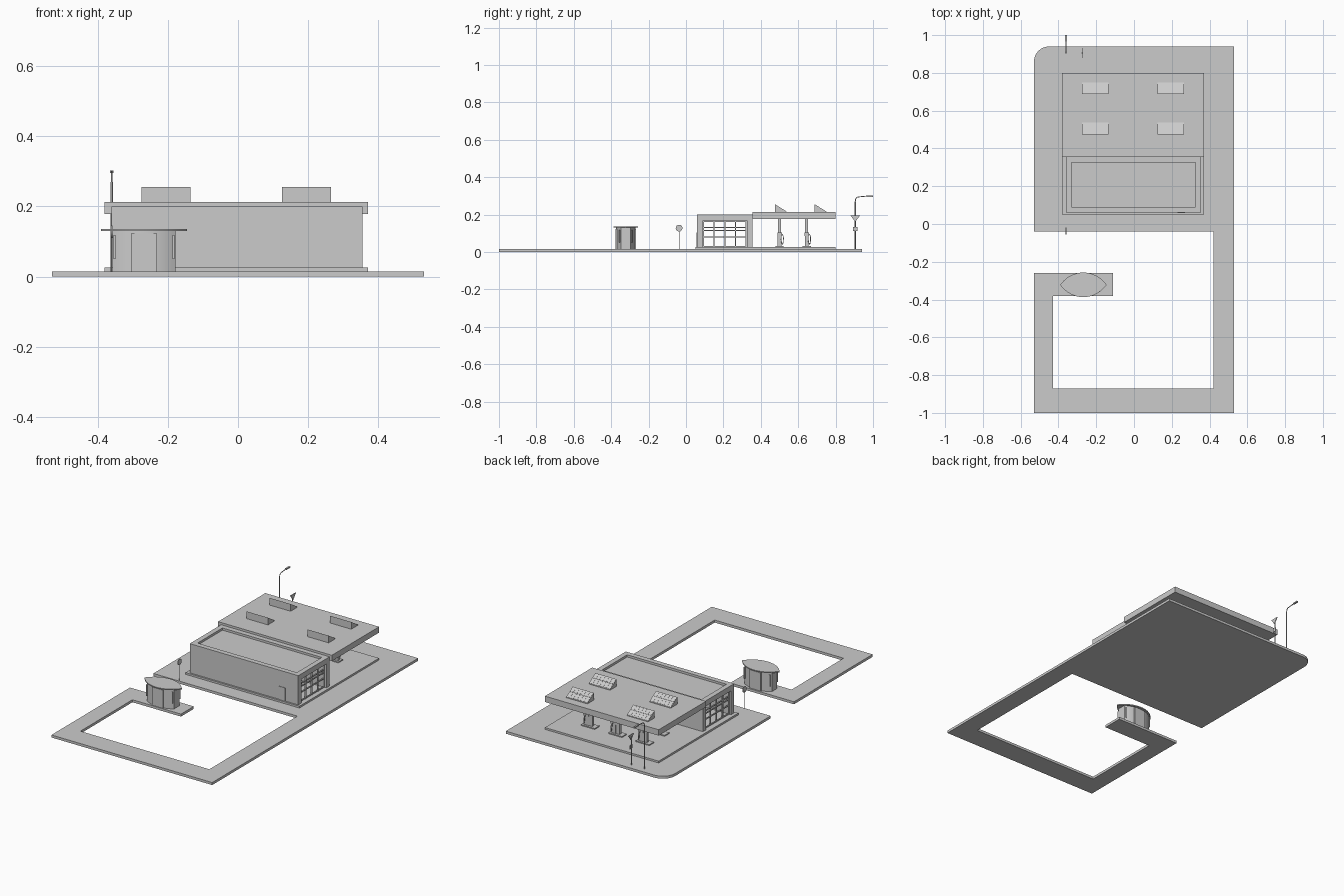
import bpy, bmesh, math
from mathutils import Vector

if "Cube" in bpy.data.objects:
    bpy.data.objects.remove(bpy.data.objects["Cube"])


def finish(name, bm, smooth=False):
    bmesh.ops.recalc_face_normals(bm, faces=bm.faces)
    me = bpy.data.meshes.new(name)
    bm.to_mesh(me)
    bm.free()
    ob = bpy.data.objects.new(name, me)
    bpy.context.collection.objects.link(ob)
    if smooth:
        bpy.ops.object.select_all(action='DESELECT')
        bpy.context.view_layer.objects.active = ob
        ob.select_set(True)
        bpy.ops.object.shade_smooth_by_angle(angle=math.radians(30))
    return ob


def add_box(bm, x0, x1, y0, y1, z0, z1):
    vs = [bm.verts.new((x, y, z)) for z in (z0, z1)
          for x, y in ((x0, y0), (x1, y0), (x1, y1), (x0, y1))]
    for f in ((0, 1, 2, 3), (4, 5, 6, 7), (0, 1, 5, 4), (1, 2, 6, 5), (2, 3, 7, 6), (3, 0, 4, 7)):
        bm.faces.new([vs[i] for i in f])


def boxes(name, *dims):
    bm = bmesh.new()
    for d in dims:
        add_box(bm, *d)
    return finish(name, bm)


def prism(name, pts, lo, hi, axis='z', smooth=False):
    """Extrude a 2D outline along z (x,y points) or along x (y,z points)."""
    bm = bmesh.new()
    make = (lambda p, h: (p[0], p[1], h)) if axis == 'z' else (lambda p, h: (h, p[0], p[1]))
    f = bm.faces.new([bm.verts.new(make(p, lo)) for p in pts])
    ext = bmesh.ops.extrude_face_region(bm, geom=[f])
    d = Vector(make((0, 0), hi - lo))
    bmesh.ops.translate(bm, vec=d, verts=[v for v in ext['geom'] if isinstance(v, bmesh.types.BMVert)])
    return finish(name, bm, smooth)


def tube(name, pts, r, kind='POLY'):
    cu = bpy.data.curves.new(name, 'CURVE')
    cu.dimensions = '3D'
    cu.bevel_depth = r
    cu.bevel_resolution = 1
    cu.use_fill_caps = True
    sp = cu.splines.new(kind)
    sp.points.add(len(pts) - 1)
    for p, co in zip(sp.points, pts):
        p.co = (*co, 1)
    if kind == 'NURBS':
        sp.use_endpoint_u = True
        sp.order_u = 3
        sp.resolution_u = 4
    ob = bpy.data.objects.new(name, cu)
    bpy.context.collection.objects.link(ob)
    return ob


def circle(cy, cz, r, n, start=0.0):
    return [(cy + r * math.cos(start + i * math.tau / n), cz + r * math.sin(start + i * math.tau / n))
            for i in range(n)]


def lens(cx, cy, a, b, cut, n=16):
    R = (a * a + b * b) / (2 * b)
    xs = [-cut + 2 * cut * i / n for i in range(n + 1)]
    h = [max(math.sqrt(R * R - x * x) - (R - b), 0.0015) for x in xs]
    return ([(cx + x, cy - y) for x, y in zip(xs, h)] +
            [(cx + x, cy + y) for x, y in zip(xs[::-1], h[::-1])])


# Pavement: one outline with a rounded back left corner
corner = [(-0.45 + 0.08 * math.cos(math.radians(t)), 0.86 + 0.08 * math.sin(math.radians(t)))
          for t in range(90, 181, 15)]
prism('pavement', [(-0.53, -1), (0.53, -1), (0.53, 0.94)] + corner +
      [(-0.53, -0.04), (0.42, -0.04), (0.42, -0.87), (-0.43, -0.87), (-0.43, -0.38),
       (-0.11, -0.38), (-0.11, -0.26), (-0.53, -0.26)], 0, 0.015)
boxes('raised_pad', (-0.38, 0.37, 0.05, 0.80, 0.012, 0.026))

# Shop: walls, recessed roof, glazed ends
X0, X1, Y0, Y1, ZB, ZT = -0.36, 0.355, 0.06, 0.355, 0.02, 0.2
boxes('shop_long_walls', (X0, X1, Y0, Y0 + 0.03, ZB, ZT), (X0, X1, Y1 - 0.03, Y1, ZB, ZT))
boxes('shop_roof', (X0 + 0.02, X1 - 0.02, Y0 + 0.02, Y1 - 0.02, 0.172, 0.187))
for side, x in (('left', X0), ('right', X1 - 0.03)):
    boxes(side + '_lintel', (x, x + 0.03, Y0 + 0.03, Y1 - 0.03, 0.168, ZT))
    xm = x + 0.011
    bars = [(xm, xm + 0.008, y - 0.003, y + 0.003, 0.026, 0.17) for y in (0.093, 0.15, 0.208, 0.265, 0.322)]
    bars += [(xm, xm + 0.007, 0.09, 0.325, z - 0.003, z + 0.003) for z in (0.03, 0.08, 0.115, 0.132, 0.165)]
    boxes(side + '_window_frame', *bars)
boxes('service_door', (0.23, 0.27, 0.057, 0.065, 0.026, 0.105))

# Canopy with four tilted solar units
boxes('canopy', (-0.38, 0.37, 0.355, 0.80, 0.178, 0.213))
for cx in (-0.205, 0.195):
    for y in (0.475, 0.688):
        prism('solar_wedge', [(y, 0.211), (y + 0.062, 0.211), (y + 0.062, 0.216), (y, 0.255)],
              cx - 0.07, cx + 0.07, 'x')
        bm = bmesh.new()
        for i in range(6):
            for j in range(2):
                xa = cx - 0.068 + i * 0.0228
                ya = y + 0.002 + j * 0.031
                top = [bm.verts.new((px, py, 0.2562 - (py - y) * 0.629))
                       for px, py in ((xa, ya), (xa + 0.021, ya), (xa + 0.021, ya + 0.027), (xa, ya + 0.027))]
                low = [bm.verts.new(v.co - Vector((0, 0, 0.002))) for v in top]
                bm.faces.new(top)
                for k in range(4):
                    bm.faces.new((top[k], top[(k + 1) % 4], low[(k + 1) % 4], low[k]))
        finish('solar_panels', bm)

# Pump islands: column, pump cabinet, display and hose
for x in (-0.18, 0.0, 0.18):
    for y in (0.5, 0.645):
        boxes('pump_island', (x - 0.045, x + 0.045, y - 0.022, y + 0.022, 0.024, 0.032))
        boxes('canopy_column', (x - 0.02, x + 0.005, y - 0.008, y + 0.008, 0.03, 0.18))
        boxes('fuel_pump', (x + 0.005, x + 0.035, y - 0.01, y + 0.01, 0.03, 0.085),
              (x + 0.003, x + 0.037, y - 0.012, y + 0.012, 0.085, 0.105))
        tube('pump_hose', [(x + 0.02, y + 0.008, 0.098), (x + 0.02, y + 0.022, 0.095),
                           (x + 0.025, y + 0.02, 0.045), (x + 0.036, y + 0.012, 0.04),
                           (x + 0.037, y + 0.008, 0.07)], 0.002, 'NURBS')

# Lens shaped kiosk
KX, KY = -0.268, -0.322
prism('kiosk_body', lens(KX, KY, 0.12, 0.052, 0.09), 0.013, 0.131, smooth=True)
prism('kiosk_roof', lens(KX, KY, 0.122, 0.065, 0.122, 24), 0.13, 0.136, smooth=True)
for s in (-1, 1):
    boxes('kiosk_door', (KX - 0.037, KX + 0.037, KY + s * 0.05 - 0.004, KY + s * 0.05 + 0.004, 0.015, 0.123))
    for t in (-1, 1):
        px, py = KX + s * 0.084, KY + t * 0.034
        boxes('kiosk_post', (px - 0.003, px + 0.003, py - 0.003, py + 0.003, 0.05, 0.118))

# Round sign beside the entrance
tube('round_sign_post', [(-0.361, -0.037, 0.014), (-0.361, -0.037, 0.12)], 0.002)
prism('round_sign', circle(-0.037, 0.128, 0.018, 20), -0.3615, -0.3575, 'x', True)

# Street sign with triangle and square plates
SX, SY = -0.275, 0.905
tube('street_sign_post', [(SX, SY, 0.014), (SX, SY, 0.185)], 0.0028)
prism('triangle_sign', [(SY, 0.162), (SY + 0.026, 0.196), (SY - 0.026, 0.196)], SX + 0.002, SX + 0.006, 'x')
prism('square_sign', circle(SY, 0.123, 0.016, 4, math.pi / 4), SX + 0.002, SX + 0.006, 'x')

# Street lamp with a curved arm
LX = -0.36
tube('lamp_post', [(LX, SY, 0.014), (LX, SY, 0.27)], 0.0035)
tube('lamp_arm', [(LX, SY, 0.265), (LX, SY, 0.293), (LX, SY + 0.03, 0.296), (LX, SY + 0.07, 0.3)], 0.0025, 'NURBS')
boxes('lamp_head', (LX - 0.005, LX + 0.005, SY + 0.06, 1.0, 0.295, 0.302))
